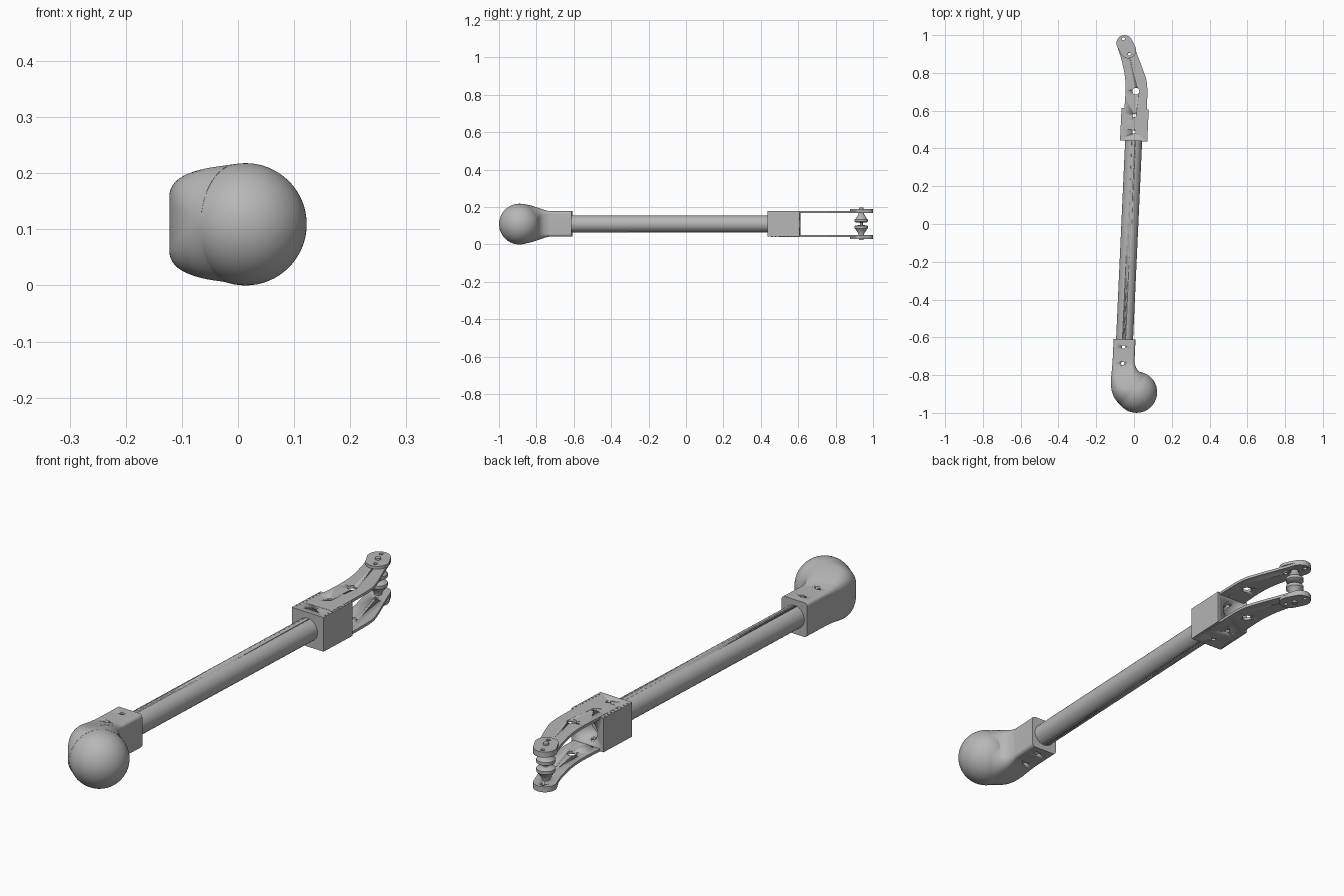
import bpy, bmesh, math
from mathutils import Vector, Matrix

if "Cube" in bpy.data.objects:
    bpy.data.objects.remove(bpy.data.objects["Cube"], do_unlink=True)

MID = 0.11      # height of the centre line
HALF = 0.068    # half height of both end fittings
SLOPE = 0.0457  # sideways lean of the rod

grey = bpy.data.materials.new("plain grey")
grey.use_nodes = True
tone = (0.47, 0.47, 0.47, 1)
grey.diffuse_color = tone
grey.node_tree.nodes["Principled BSDF"].inputs["Base Color"].default_value = tone


def rod_point(u, v, z=MID):
    """Point at u across and v along the leaning rod."""
    return Vector((-0.022 + SLOPE * v + u, v - SLOPE * u, z))


def finish(name, bm, angle=35):
    bmesh.ops.recalc_face_normals(bm, faces=bm.faces)
    mesh = bpy.data.meshes.new(name)
    bm.to_mesh(mesh)
    bm.free()
    mesh.materials.append(grey)
    obj = bpy.data.objects.new(name, mesh)
    bpy.context.collection.objects.link(obj)
    select(obj)
    bpy.ops.object.shade_smooth_by_angle(angle=math.radians(angle))
    return obj


def select(obj):
    bpy.ops.object.select_all(action="DESELECT")
    obj.select_set(True)
    bpy.context.view_layer.objects.active = obj


def add_cylinder(bm, a, b, r, sides=32):
    a, b = Vector(a), Vector(b)
    turn = (b - a).to_track_quat("Z", "Y").to_matrix().to_4x4()
    bmesh.ops.create_cone(bm, cap_ends=True, segments=sides, radius1=r, radius2=r,
                          depth=(b - a).length, matrix=Matrix.Translation((a + b) / 2) @ turn)


def add_prism(bm, outline, z0, z1):
    face = bm.faces.new([bm.verts.new((p[0], p[1], z0)) for p in outline])
    made = bmesh.ops.extrude_face_region(bm, geom=[face])["geom"]
    bmesh.ops.translate(bm, vec=(0, 0, z1 - z0),
                        verts=[g for g in made if isinstance(g, bmesh.types.BMVert)])


def add_loft(bm, rings):
    loops = [[bm.verts.new(p) for p in ring] for ring in rings]
    n = len(loops[0])
    for a, b in zip(loops, loops[1:]):
        for i in range(n):
            j = (i + 1) % n
            bm.faces.new((a[i], a[j], b[j], b[i]))
    bm.faces.new(loops[0])
    bm.faces.new(loops[-1])


def drill(obj, cuts):
    """Cut cylinders, each given as (start, end, radius)."""
    bm = bmesh.new()
    for a, b, r in cuts:
        add_cylinder(bm, a, b, r, 24)
    cutter = finish("drill_helper", bm)
    cutter.hide_render = True
    mod = obj.modifiers.new("holes", "BOOLEAN")
    mod.operation, mod.solver, mod.object = "DIFFERENCE", "EXACT", cutter
    select(obj)
    bpy.ops.object.modifier_apply(modifier=mod.name)
    bpy.data.objects.remove(cutter, do_unlink=True)


def upright(x, y, r):
    return ((x, y, -0.1), (x, y, 0.35), r)


def spline(points, steps=6):
    """Smooth curve through the points."""
    pts = [Vector(p) for p in points]
    pts = [2 * pts[0] - pts[1]] + pts + [2 * pts[-1] - pts[-2]]
    out = []
    for a, b, c, d in zip(pts, pts[1:], pts[2:], pts[3:]):
        for k in range(steps):
            t = k / steps
            out.append(0.5 * (2 * b + (c - a) * t + (2 * a - 5 * b + 4 * c - d) * t ** 2
                              + (3 * b - a - 3 * c + d) * t ** 3))
    return out + [pts[-2]]


front_holes = [upright(-0.055, -0.651, 0.009), upright(-0.06, -0.738, 0.009)]
rear_holes = [upright(0.002, 0.574, 0.009), upright(0, 0.487, 0.009)]

# Long rod
bm = bmesh.new()
add_cylinder(bm, rod_point(0, -0.74), rod_point(0, 0.53), 0.045, 48)
drill(finish("rod", bm), front_holes + rear_holes)

# Ball at the front
bm = bmesh.new()
ball_centre = rod_point(0.076, -0.887, 0.109)
bmesh.ops.create_uvsphere(bm, u_segments=64, v_segments=32, radius=0.109,
                          matrix=Matrix.Translation(ball_centre))
finish("ball", bm)

# Socket that bends from a rounded block into the ball
left = spline([(-0.058, -0.61), (-0.058, -0.72), (-0.06, -0.78), (-0.062, -0.84),
               (-0.054, -0.89), (-0.034, -0.93), (0, -0.965)])
right = spline([(0.058, -0.61), (0.058, -0.715), (0.061, -0.74), (0.071, -0.762),
                (0.086, -0.777), (0.104, -0.785), (0.125, -0.79)])
shape = spline([(HALF, 0.014), (HALF, 0.014), (0.072, 0.02), (0.083, 0.035),
                (0.093, 0.055), (0.101, 0.08), (0.107, 0.107)])
rings = []
for lp, rp, (height, corner) in zip(left, right, shape):
    wide = (rp - lp).length / 2
    corner = min(corner, wide, height)
    ring = []
    for q in range(4):
        sx, sz = ((1, 1), (-1, 1), (-1, -1), (1, -1))[q]
        for k in range(9):
            t = math.pi / 2 * (q + k / 8)
            a = sx * (wide - corner * 0.999) + corner * math.cos(t)
            z = sz * (height - corner * 0.999) + corner * math.sin(t)
            p = (lp + rp) / 2 + (rp - lp).normalized() * a
            ring.append(rod_point(p.x, p.y, MID + z))
    rings.append(ring)
bm = bmesh.new()
add_loft(bm, rings)
drill(finish("front_socket", bm, 40), front_holes)

# Square block on the rear end, bored open at the back
bm = bmesh.new()
corners = [rod_point(u, v) for u, v in ((-0.072, 0.44), (0.072, 0.44), (0.072, 0.61), (-0.072, 0.61))]
add_prism(bm, corners, MID - HALF, MID + HALF)
block = finish("rear_block", bm)
drill(block, [(rod_point(0, 0.53), rod_point(0, 0.7), 0.045)])
drill(block, rear_holes)

# Row of small rivets beside the plates
bm = bmesh.new()
for side in (-1, 1):
    for u in (-0.064, 0.064):
        for i in range(8):
            p = rod_point(u, 0.46 + i * 0.019, MID + side * HALF)
            add_cylinder(bm, p, p + Vector((0, 0, side * 0.002)), 0.003, 10)
finish("rivets", bm)

# Curved fork plates, with a doubled rounded pad at each tip
tip, heel, tip_r = Vector((-0.05, 0.957)), Vector((-0.031, 0.92)), 0.043
lean = math.atan2(tip.y - heel.y, tip.x - heel.x)


def arc(centre, start, end, n=16):
    return [centre + tip_r * Vector((math.cos(start + (end - start) * i / n),
                                     math.sin(start + (end - start) * i / n))) for i in range(n + 1)]


quarter = math.pi / 2
cap = arc(tip, lean - quarter, lean + quarter)
pad = cap + arc(heel, lean + quarter, lean + 3 * quarter)
right_edge = spline([(0.064, 0.5), (0.069, 0.62), (0.069, 0.74), (0.05, 0.81), (0.02, 0.889)])
left_edge = spline([(-0.07, 0.884), (-0.05, 0.794), (-0.045, 0.714), (-0.05, 0.62), (-0.056, 0.5)])
tip_holes = [upright(-0.056, 0.98, 0.008), upright(-0.025, 0.9, 0.008)]
for side, label in ((1, "upper"), (-1, "lower")):
    bm = bmesh.new()
    add_prism(bm, right_edge + cap + left_edge, MID + side * 0.058, MID + side * (HALF + 0.0008))
    drill(finish(label + "_fork_plate", bm), rear_holes + tip_holes + [upright(0.01, 0.703, 0.018)])
    bm = bmesh.new()
    add_prism(bm, pad, MID + side * HALF, MID + side * 0.08)
    drill(finish(label + "_tip_pad", bm), tip_holes)

# Turned spindle between the fork tips, mirrored about its middle
half = [(0.008, 0), (0.008, 0.006), (0.03, 0.008), (0.035, 0.012), (0.035, 0.024),
        (0.03, 0.029), (0.015, 0.052), (0.015, 0.06), (0.011, 0.06), (0.011, 0.087)]
profile = [(r, -z) for r, z in reversed(half[1:])] + half
bm = bmesh.new()
add_loft(bm, [[(-0.04 + r * math.cos(math.tau * i / 32), 0.937 + r * math.sin(math.tau * i / 32), MID + z)
               for i in range(32)] for r, z in profile])
finish("tip_spindle", bm)
